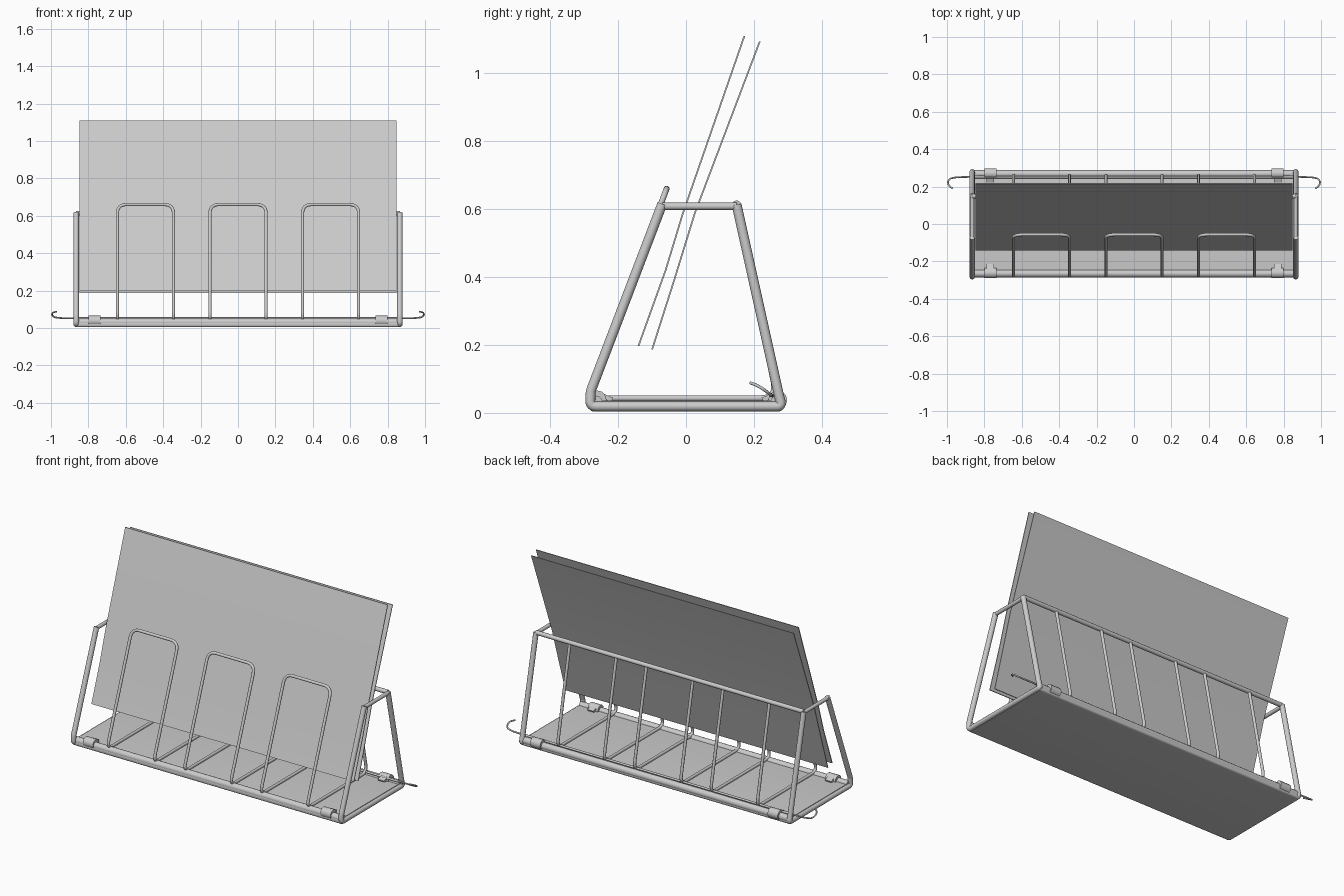
import bpy, bmesh, math
from mathutils import Vector, Matrix

if "Cube" in bpy.data.objects:
    bpy.data.objects.remove(bpy.data.objects["Cube"], do_unlink=True)

GREY = (0.6, 0.6, 0.6, 1)
mat = bpy.data.materials.new("light_grey")
mat.use_nodes = True
mat.diffuse_color = GREY
mat.node_tree.nodes["Principled BSDF"].inputs["Base Color"].default_value = GREY


def finish(name, mesh, smooth=True):
    obj = bpy.data.objects.new(name, mesh)
    bpy.context.collection.objects.link(obj)
    mesh.materials.clear()
    mesh.materials.append(mat)
    if smooth:
        bpy.ops.object.select_all(action="DESELECT")
        obj.select_set(True)
        bpy.context.view_layer.objects.active = obj
        bpy.ops.object.shade_smooth_by_angle(angle=math.radians(40))
    return obj


def fillet(pts, r, closed, steps=6):
    """Round every corner of a path."""
    pts = [Vector(p) for p in pts]
    n, out = len(pts), []
    for i, p in enumerate(pts):
        if not closed and i in (0, n - 1):
            out.append(p)
            continue
        a, b = pts[i - 1] - p, pts[(i + 1) % n] - p
        d = min(r, a.length * 0.45, b.length * 0.45)
        s, e = p + a.normalized() * d, p + b.normalized() * d
        for k in range(steps + 1):
            t = k / steps
            out.append(s * (1 - t) ** 2 + p * 2 * t * (1 - t) + e * t * t)
    return out


def tube(name, pts, radius, r=0.0, closed=False):
    """Sweep a round section along a path and turn it into a mesh."""
    path = fillet(pts, r, closed) if r else [Vector(p) for p in pts]
    cu = bpy.data.curves.new(name, "CURVE")
    cu.dimensions = "3D"
    cu.bevel_depth = radius
    cu.bevel_resolution = 4
    cu.use_fill_caps = True
    sp = cu.splines.new("POLY")
    sp.points.add(len(path) - 1)
    for q, p in zip(sp.points, path):
        q.co = (*p, 1)
    sp.use_cyclic_u = closed
    tmp = bpy.data.objects.new(name + "_path", cu)
    bpy.context.collection.objects.link(tmp)
    dg = bpy.context.evaluated_depsgraph_get()
    mesh = bpy.data.meshes.new_from_object(tmp.evaluated_get(dg))
    bpy.data.objects.remove(tmp, do_unlink=True)
    return finish(name, mesh)


def extrude_x(name, profile, half, smooth=True):
    """Extrude a closed (y, z) profile across x."""
    bm = bmesh.new()
    rows = [[bm.verts.new((x, y, z)) for y, z in profile] for x in (-half, half)]
    n = len(profile)
    for i in range(n):
        j = (i + 1) % n
        bm.faces.new((rows[0][i], rows[0][j], rows[1][j], rows[1][i]))
    bm.faces.new(rows[0])
    bm.faces.new(rows[1])
    bmesh.ops.recalc_face_normals(bm, faces=bm.faces)
    mesh = bpy.data.meshes.new(name)
    bm.to_mesh(mesh)
    bm.free()
    return finish(name, mesh, smooth)


def box(name, loc, size, tilt=0.0):
    bm = bmesh.new()
    bmesh.ops.create_cube(bm, size=1, matrix=Matrix.Translation(loc)
                          @ Matrix.Rotation(tilt, 4, "X") @ Matrix.Diagonal((*size, 1)))
    mesh = bpy.data.meshes.new(name)
    bm.to_mesh(mesh)
    bm.free()
    return finish(name, mesh, False)


# Base tray with rounded front and back edges
tray = fillet([(-0.285, 0.004, 0), (0.285, 0.004, 0), (0.285, 0.036, 0), (-0.285, 0.036, 0)],
              0.03, True)
extrude_x("base_tray", [(p.x, p.y) for p in tray], 0.862)
for name, y in (("front_base_rail", -0.265), ("back_base_rail", 0.268)):
    tube(name, [(-0.865, y, 0.031), (0.865, y, 0.031)], 0.02)

# Side frames
for side, s in (("left", 1), ("right", -1)):
    x = 0.865 * s
    tube(side + "_side_frame",
         [(x, -0.28, 0.06), (x, -0.283, 0.019), (x, 0.282, 0.019), (x, 0.274, 0.05),
          (x, 0.149, 0.613)], 0.0145, 0.04)
    tube(side + "_front_leg", [(x, -0.282, 0.045), (x, -0.28, 0.065), (x, -0.07, 0.615)],
         0.0145, 0.01)
    tube(side + "_top_bar", [(x, -0.07, 0.608), (x, 0.15, 0.608)], 0.011)

# Rails across the back
tube("back_top_rail", [(-0.865, 0.149, 0.613), (0.865, 0.149, 0.613)], 0.0125)
tube("hinge_rod", [(-0.865, 0.25, 0.052), (0.865, 0.25, 0.052)], 0.006)

# Wire loops running down the back, under the sheets and up the front
for name, c in (("right", -0.495), ("middle", 0), ("left", 0.495)):
    half = [(0.15, 0.612), (0.268, 0.043), (-0.288, 0.043), (-0.057, 0.66)]
    path = [(c - 0.15, y, z) for y, z in half]
    path += [(c + 0.15, y, z) for y, z in reversed(half)]
    tube(name + "_wire_loop", path, 0.0085, 0.05)

# Clips around the base rails and hooks at the back corners
for side, s in (("left", 1), ("right", -1)):
    for end, y, k in (("front", -0.262, 1), ("back", 0.27, -1)):
        tube(f"{side}_{end}_clip", [(s * 0.735, y, 0.038), (s * 0.8, y, 0.038)], 0.028)
        box(f"{side}_{end}_clip_tongue", (s * 0.768, y + k * 0.026, 0.046),
            (0.04, 0.04, 0.014), -k * 0.4)
    tube(side + "_hook",
         [(s * 0.78, 0.255, 0.05), (s * 0.95, 0.25, 0.053), (s * 0.985, 0.243, 0.058),
          (s * 0.996, 0.225, 0.072), (s * 0.99, 0.205, 0.083), (s * 0.97, 0.19, 0.088)],
         0.0045, 0.015)

# Two leaning sheets, slightly bent
T = 0.0025
for name, line in (
        ("front_sheet", [(-0.14, 0.197), (-0.06, 0.42), (-0.01, 0.585), (0.172, 1.11)]),
        ("back_sheet", [(-0.1, 0.186), (-0.035, 0.39), (0.026, 0.588), (0.217, 1.093)])):
    loop = [(y - T, z) for y, z in line] + [(y + T, z) for y, z in reversed(line)]
    extrude_x(name, loop, 0.848)
